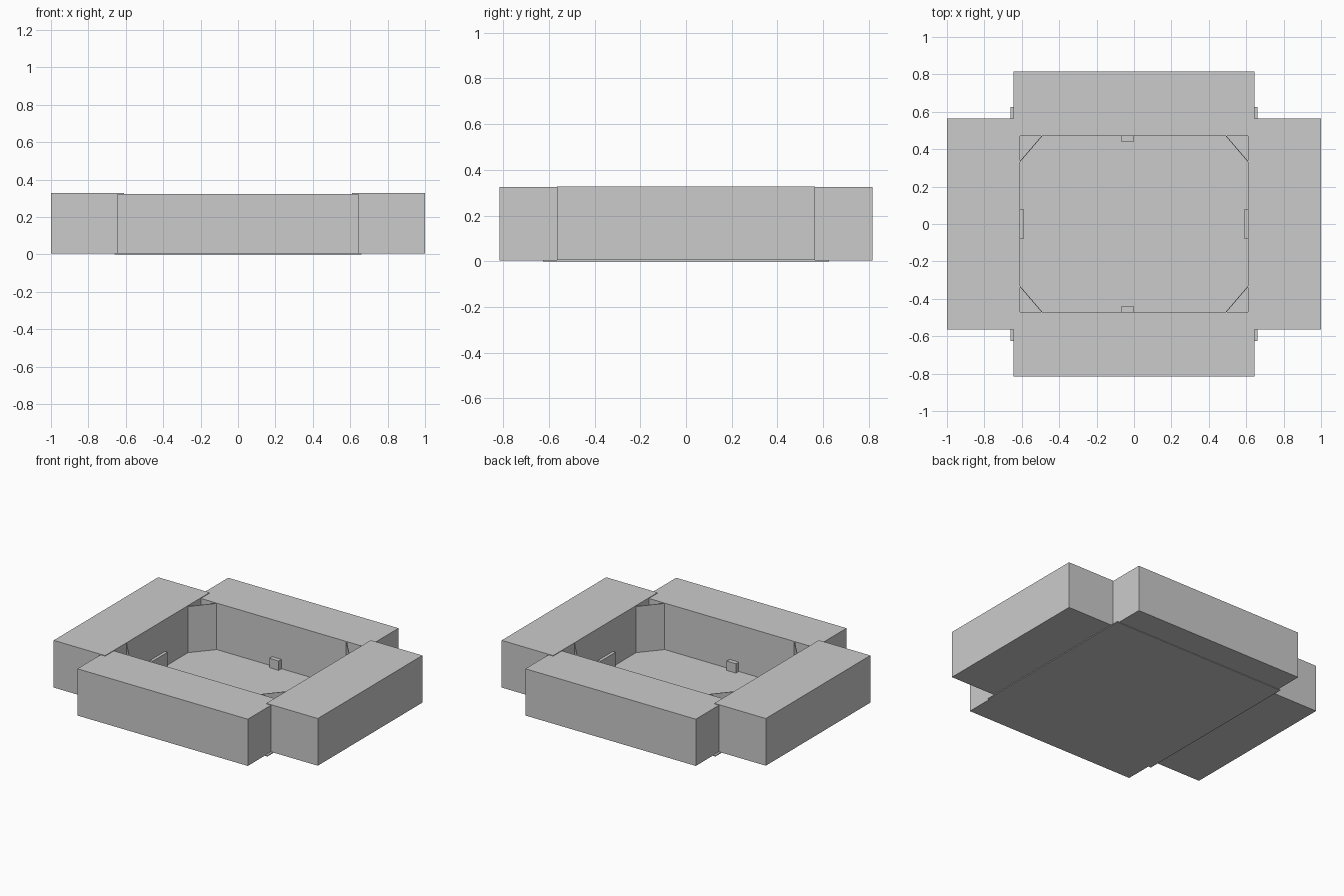
import bpy, bmesh
from mathutils import Vector

if "Cube" in bpy.data.objects:
    bpy.data.objects.remove(bpy.data.objects["Cube"])


def prism(name, outline, z0, z1):
    """Extrude a plan outline from z0 to z1."""
    bm = bmesh.new()
    face = bm.faces.new([bm.verts.new((x, y, z0)) for x, y in outline])
    top = bmesh.ops.extrude_face_region(bm, geom=[face])["geom"]
    verts = [g for g in top if isinstance(g, bmesh.types.BMVert)]
    bmesh.ops.translate(bm, verts=verts, vec=(0, 0, z1 - z0))
    bmesh.ops.recalc_face_normals(bm, faces=bm.faces)
    mesh = bpy.data.meshes.new(name)
    bm.to_mesh(mesh)
    bm.free()
    ob = bpy.data.objects.new(name, mesh)
    bpy.context.collection.objects.link(ob)
    return ob


def box(name, x0, x1, y0, y1, z0, z1):
    return prism(name, [(x0, y0), (x1, y0), (x1, y1), (x0, y1)], z0, z1)


# Thin tray floor
box("tray_floor", -0.66, 0.66, -0.625, 0.625, 0, 0.006)

for s in (-1, 1):
    # Deep folded side walls: left/right pair and front/back pair
    xa, xb = sorted((s * 0.61, s * 1.0))
    box("side_wall", xa, xb, -0.565, 0.565, 0.005, 0.328)
    ya, yb = sorted((s * 0.47, s * 0.815))
    box("end_wall", -0.645, 0.645, ya, yb, 0.004, 0.324)

    # Locking tabs at the foot of the inner walls
    xa, xb = sorted((s * 0.59, s * 0.612))
    box("side_tab", xa, xb, -0.08, 0.08, 0.004, 0.11)
    ya, yb = sorted((s * 0.44, s * 0.472))
    box("end_tab", -0.07, 0.0, ya, yb, 0.004, 0.07)

    # Thin diagonal panels closing the four inner corners, hollow behind
    for t in (-1, 1):
        a = Vector((s * 0.61, t * 0.33))
        b = Vector((s * 0.49, t * 0.47))
        n = Vector((s * 0.14, t * 0.12)).normalized() * 0.004
        prism("corner_panel", [a, b, b + n, a + n], 0.004, 0.322)
